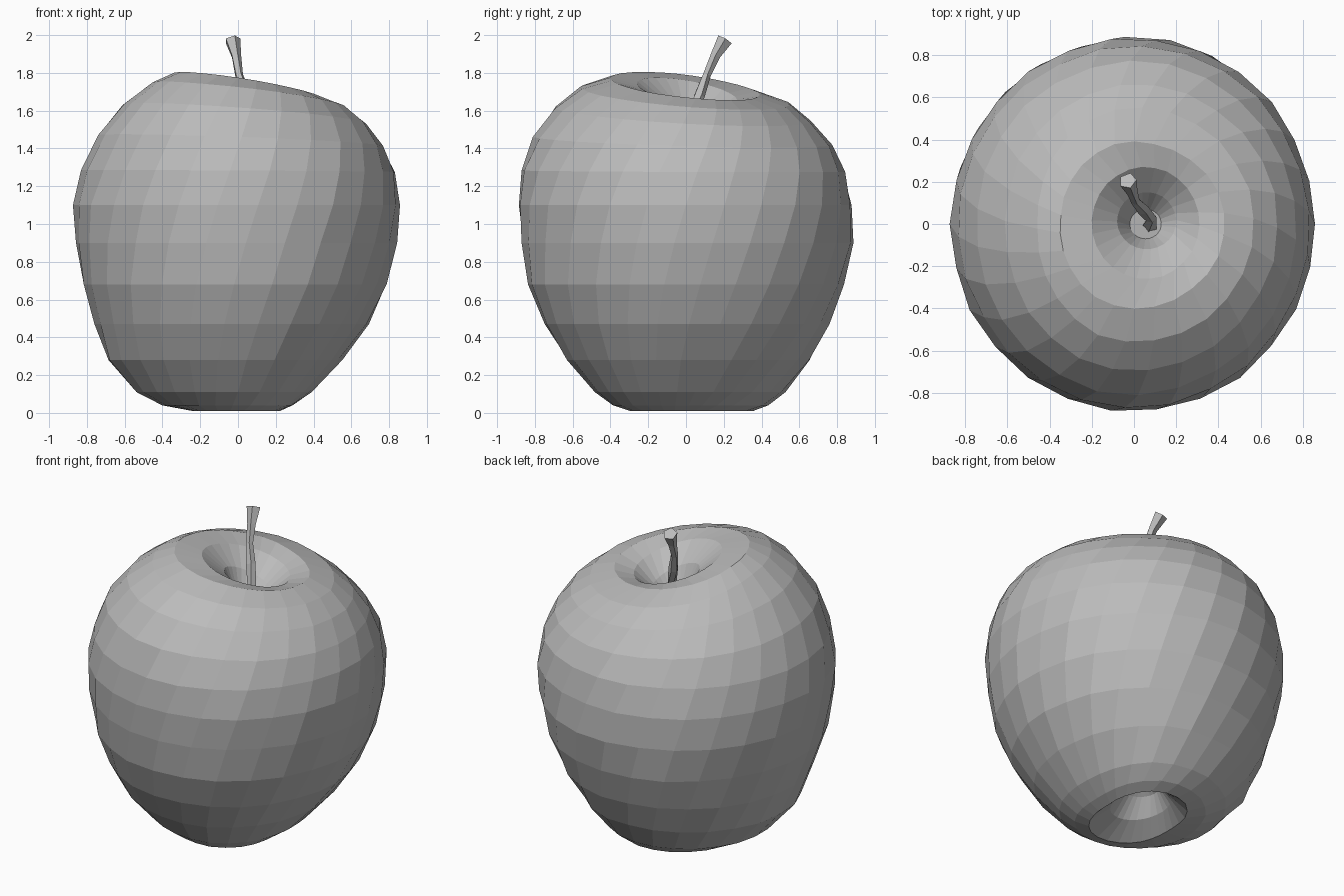
import bpy, bmesh, math, random
from mathutils import Vector

random.seed(4)
if "Cube" in bpy.data.objects:
    bpy.data.objects.remove(bpy.data.objects["Cube"], do_unlink=True)

grey = bpy.data.materials.new("plain grey")
grey.use_nodes = True
colour = (0.5, 0.5, 0.5, 1)
grey.diffuse_color = colour
grey.node_tree.nodes["Principled BSDF"].inputs["Base Color"].default_value = colour


def loft(name, rings):
    """Skin a list of point rings, close both ends, and shade flat."""
    bm = bmesh.new()
    loops = [[bm.verts.new(p) for p in ring] for ring in rings]
    n = len(loops[0])
    for low, high in zip(loops, loops[1:]):
        for i in range(n):
            j = (i + 1) % n
            bm.faces.new((low[i], low[j], high[j], high[i]))
    bm.faces.new(loops[0][::-1])
    bm.faces.new(loops[-1])
    bmesh.ops.recalc_face_normals(bm, faces=bm.faces)
    mesh = bpy.data.meshes.new(name)
    bm.to_mesh(mesh)
    bm.free()
    mesh.materials.append(grey)
    obj = bpy.data.objects.new(name, mesh)
    bpy.context.collection.objects.link(obj)
    return obj


# Fruit body: height, then reach to the right, left, front and back
profile = [
    (.22, .03, .07, -.03, .12),
    (.18, .09, .12, .03, .19),
    (.08, .15, .16, .14, .27),
    (.01, .24, .22, .30, .36),
    (.04, .40, .29, .39, .44),
    (.11, .54, .39, .48, .53),
    (.28, .69, .55, .63, .66),
    (.47, .76, .69, .75, .76),
    (.68, .82, .79, .84, .84),
    (.90, .86, .84, .87, .885),
    (1.10, .87, .86, .89, .88),
    (1.28, .83, .83, .87, .84),
    (1.44, .75, .77, .81, .77),
    (1.58, .61, .68, .70, .66),
    (1.68, .46, .57, .56, .55),
    (1.73, .35, .43, .40, .39),
    (1.70, .20, .31, .26, .27),
    (1.60, .08, .20, .12, .15),
    (1.50, .02, .13, .07, .07),
]
SIDES = 26


def body_ring(level, row):
    z, right, left, front, back = row
    tilt = max(0, min(1, (z - 1.25) / .4))   # crown slopes down to left and back
    ring = []
    for i in range(SIDES):
        a = math.tau * (i + level * .3) / SIDES
        c, s = math.cos(a), math.sin(a)
        centre = Vector(((left - right) / 2, (back - front) / 2, 0))
        spread = Vector((c * (left + right) / 2, s * (front + back) / 2, 0))
        # outer rings keep a round plan, each side reaching its own distance
        if 2 < level < 16:
            reach = (left if c > 0 else right) * c * c + (back if s > 0 else front) * s * s
            p = Vector((c, s, 0)) * reach
        else:
            p = centre + spread
        p *= 1 + random.uniform(-.007, .007)
        p.z = z - tilt * (.06 * c + .045 * s)
        ring.append(p)
    return ring


loft("apple_body", [body_ring(k, row) for k, row in enumerate(profile)])

# Stem: leaning tube, position and thickness, flaring at the tip
path = [
    (.07, -.02, 1.46, .04),
    (.08, .03, 1.57, .028),
    (.04, .07, 1.68, .03),
    (.005, .11, 1.79, .022),
    (-.01, .155, 1.89, .027),
    (-.03, .205, 1.975, .043),
]
stem_rings = []
for k, (x, y, z, r) in enumerate(path):
    prev, nxt = path[max(k - 1, 0)], path[min(k + 1, len(path) - 1)]
    turn = (Vector(nxt[:3]) - Vector(prev[:3])).to_track_quat('Z', 'Y')
    stem_rings.append([
        Vector((x, y, z)) + turn @ Vector((r * math.cos(a), r * math.sin(a), 0))
        for a in (math.tau * i / 5 + .3 for i in range(5))])
loft("stem", stem_rings)
